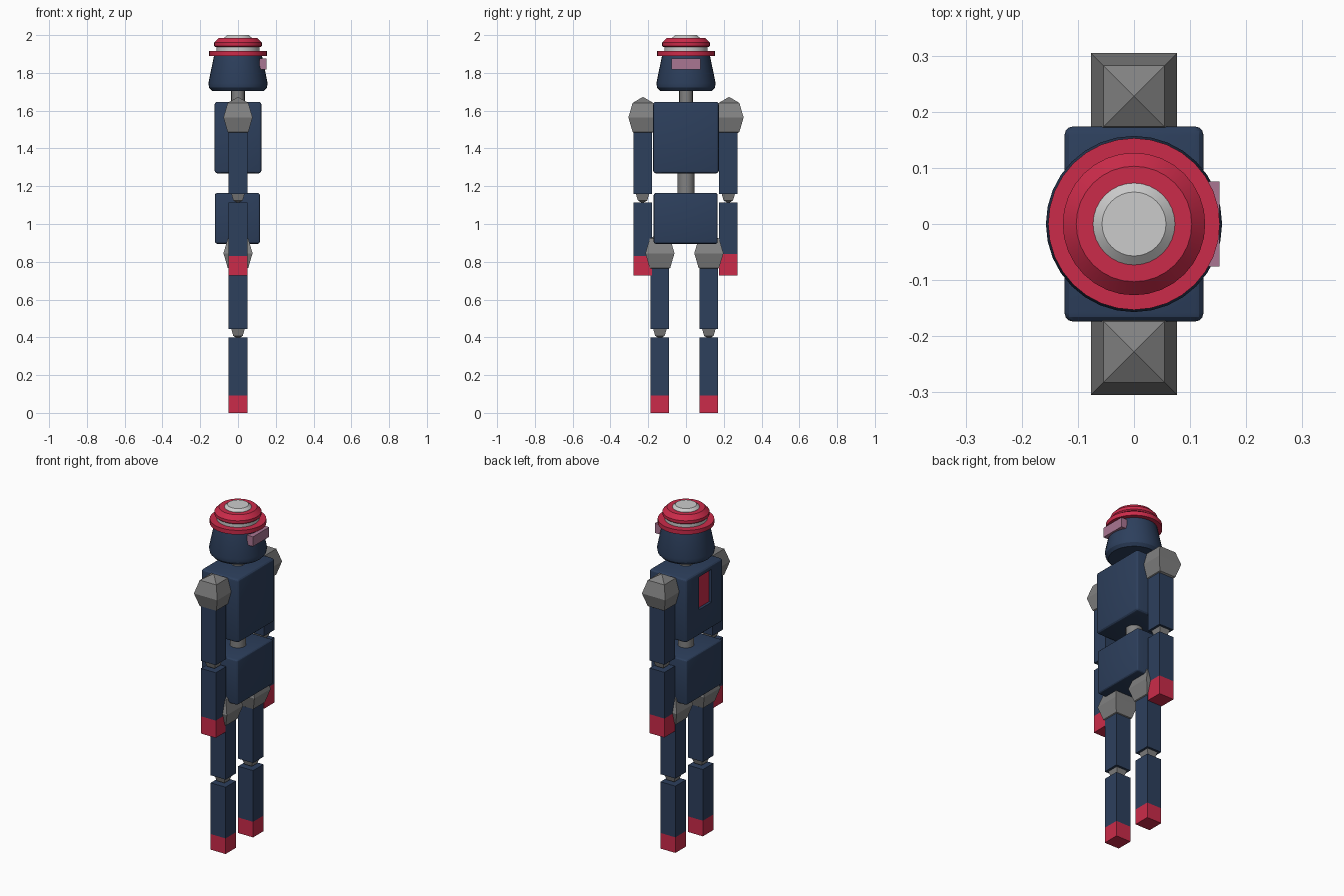
import bpy, bmesh, math
from mathutils import Matrix, Vector

cube = bpy.data.objects.get("Cube")
if cube:
    bpy.data.objects.remove(cube)


def material(name, rgb):
    mat = bpy.data.materials.new(name)
    mat.use_nodes = True
    mat.diffuse_color = (*rgb, 1)
    mat.node_tree.nodes["Principled BSDF"].inputs["Base Color"].default_value = (*rgb, 1)
    return mat


navy = material("navy blue", (0.026, 0.05, 0.108))
red = material("crimson red", (0.6, 0.024, 0.068))
grey = material("joint grey", (0.22, 0.22, 0.22))
white = material("pale grey", (0.6, 0.6, 0.6))
pink = material("mauve", (0.4, 0.18, 0.29))


def finish(name, bm, mats, smooth=False):
    bmesh.ops.recalc_face_normals(bm, faces=bm.faces)
    mesh = bpy.data.meshes.new(name)
    bm.to_mesh(mesh)
    bm.free()
    for mat in mats:
        mesh.materials.append(mat)
    obj = bpy.data.objects.new(name, mesh)
    bpy.context.collection.objects.link(obj)
    if smooth:
        bpy.ops.object.select_all(action="DESELECT")
        obj.select_set(True)
        bpy.context.view_layer.objects.active = obj
        bpy.ops.object.shade_smooth_by_angle(angle=math.radians(25))
    return obj


def box_mesh(low, high, bevel=0):
    bm = bmesh.new()
    low, high = Vector(low), Vector(high)
    bmesh.ops.create_cube(bm, size=1, matrix=Matrix.Translation((low + high) / 2)
                          @ Matrix.Diagonal((*(high - low), 1)))
    if bevel:
        bmesh.ops.bevel(bm, geom=bm.edges[:], offset=bevel, segments=3,
                        profile=0.5, affect="EDGES")
    return bm


def limb(name, y, bottom, top, mat):
    half = 0.049
    finish(name, box_mesh((-half, y - half, bottom), (half, y + half, top)), [mat])


def joint(name, y, z, radius):
    # Four-sided ball with its flat sides square to the body
    bm = bmesh.new()
    bmesh.ops.create_uvsphere(bm, u_segments=4, v_segments=4, radius=radius,
                              matrix=Matrix.Translation((0, y, z))
                              @ Matrix.Rotation(math.pi / 4, 4, "Z"))
    finish(name, bm, [grey])


def lathe(name, profile, mat, steps=32):
    bm = bmesh.new()
    verts = [bm.verts.new((r, 0, z)) for r, z in profile]
    edges = [bm.edges.new(pair) for pair in zip(verts, verts[1:])]
    bmesh.ops.spin(bm, geom=verts + edges, cent=(0, 0, 0), axis=(0, 0, 1),
                   angle=math.tau, steps=steps, use_duplicate=False)
    bmesh.ops.remove_doubles(bm, verts=bm.verts, dist=0.0001)
    finish(name, bm, [mat], True)


# Head, hat bands and visor
lathe("head", [(0, 1.705), (0.138, 1.705), (0.153, 1.722), (0.157, 1.745),
               (0.125, 1.9), (0, 1.9)], navy)
lathe("hat_brim", [(0, 1.89), (0.153, 1.89), (0.153, 1.915), (0, 1.915)], red)
lathe("hat_core", [(0, 1.91), (0.115, 1.91), (0.115, 1.945), (0, 1.945)], white)
lathe("hat_band", [(0, 1.937), (0.12, 1.937), (0.127, 1.943), (0.127, 1.96),
                   (0.103, 1.985), (0, 1.985)], red)
lathe("hat_cap", [(0, 1.98), (0.073, 1.98), (0.073, 1.986), (0.057, 2), (0, 2)], white)
finish("visor", box_mesh((0.113, -0.076, 1.817), (0.152, 0.076, 1.875)), [pink])

# Neck and spine
lathe("neck", [(0, 1.62), (0.036, 1.62), (0.036, 1.73), (0, 1.73)], grey, 16)
lathe("spine", [(0, 1.14), (0.045, 1.14), (0.045, 1.3), (0, 1.3)], grey, 16)

# Torso with a recessed red panel in its -x face
torso = box_mesh((-0.124, -0.174, 1.268), (0.124, 0.174, 1.647), 0.016)
face = max((f for f in torso.faces if f.normal.x < -0.99), key=lambda f: f.calc_area())
bmesh.ops.inset_individual(torso, faces=[face], thickness=0.03)
middle = face.calc_center_median()
for v in face.verts:
    v.co.y = 0.055 if v.co.y > middle.y else -0.062
    v.co.z = 1.62 if v.co.z > middle.z else 1.425
floor = bmesh.ops.extrude_discrete_faces(torso, faces=[face])["faces"][0]
bmesh.ops.translate(torso, verts=floor.verts[:], vec=(0.016, 0, 0))
floor.material_index = 1
finish("torso", torso, [navy, red], True)

finish("pelvis", box_mesh((-0.122, -0.171, 0.895), (0.116, 0.168, 1.164), 0.012),
       [navy], True)

# Arms and legs, once for each side
for side, arm_y, leg_y, cuff in (("near", -0.23, -0.138, 0.83),
                                 ("far", 0.224, 0.121, 0.84)):
    joint(side + "_shoulder", math.copysign(0.228, arm_y), 1.564, 0.109)
    limb(side + "_upper_arm", arm_y, 1.16, 1.488, navy)
    joint(side + "_elbow", arm_y, 1.16, 0.05)
    limb(side + "_forearm", arm_y, cuff, 1.115, navy)
    limb(side + "_hand", arm_y, 0.727, cuff, red)
    joint(side + "_hip", leg_y, 0.845, 0.109)
    limb(side + "_thigh", leg_y, 0.443, 0.77, navy)
    joint(side + "_knee", leg_y, 0.443, 0.05)
    limb(side + "_shin", leg_y, 0.093, 0.398, navy)
    limb(side + "_foot", leg_y, 0, 0.093, red)
